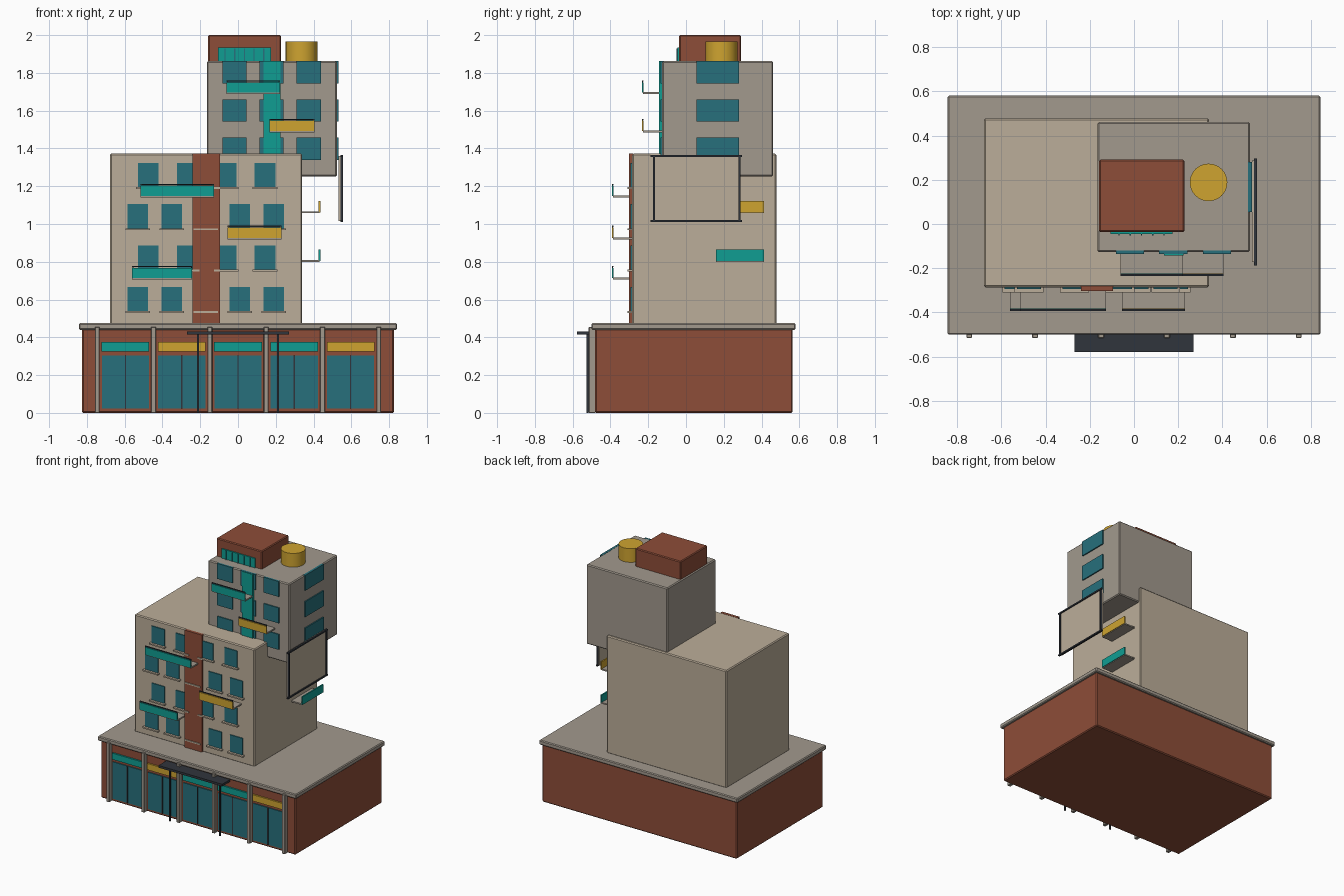
import bpy, bmesh

if "Cube" in bpy.data.objects:
    bpy.data.objects.remove(bpy.data.objects["Cube"])

def material(name, rgb):
    m = bpy.data.materials.new(name)
    m.diffuse_color = (*rgb, 1)
    m.use_nodes = True
    m.node_tree.nodes["Principled BSDF"].inputs["Base Color"].default_value = m.diffuse_color
    return m

BRICK = material("brick", (0.27, 0.075, 0.04))
SAND = material("sand", (0.50, 0.42, 0.32))
STONE = material("stone", (0.36, 0.32, 0.27))
GLASS = material("glass", (0.02, 0.16, 0.20))
TEAL = material("teal", (0.005, 0.34, 0.29))
GOLD = material("gold", (0.62, 0.37, 0.03))
DARK = material("dark_metal", (0.03, 0.035, 0.045))

def box(name, x, y, z, mat, bevel=0):
    """Box from (min, max) ranges on each axis."""
    bm = bmesh.new()
    bmesh.ops.create_cube(bm, size=1)
    for v in bm.verts:
        v.co = [r[0] if c < 0 else r[1] for c, r in zip(v.co, (x, y, z))]
    me = bpy.data.meshes.new(name)
    bm.to_mesh(me)
    bm.free()
    me.materials.append(mat)
    ob = bpy.data.objects.new(name, me)
    bpy.context.collection.objects.link(ob)
    if bevel:
        mod = ob.modifiers.new("bevel", 'BEVEL')
        mod.width = bevel
        mod.segments = 1
    return ob

def span(c, w):
    return (c - w / 2, c + w / 2)

# Main stacked volumes
box("shop_base", (-0.826, 0.826), (-0.482, 0.565), (0, 0.445), BRICK, 0.007)
box("base_roof_slab", (-0.842, 0.842), (-0.5, 0.58), (0.44, 0.475), STONE, 0.006)
box("middle_block", (-0.678, 0.34), (-0.286, 0.478), (0.47, 1.372), SAND, 0.007)
box("upper_block", (-0.165, 0.524), (-0.127, 0.461), (1.252, 1.862), STONE, 0.007)
box("roof_house", (-0.158, 0.228), (-0.036, 0.291), (1.855, 2.0), BRICK, 0.006)

# Roof tank
bpy.ops.mesh.primitive_cylinder_add(vertices=24, radius=0.085, depth=0.11,
                                    location=(0.337, 0.188, 1.912))
tank = bpy.context.object
tank.name = "roof_tank"
tank.data.materials.append(GOLD)
bpy.ops.object.shade_smooth_by_angle()

# Roof house window with mullions
box("roof_house_window", (-0.107, 0.175), (-0.045, -0.03), (1.862, 1.934), TEAL)
for i in range(5):
    box("roof_window_bar", span(-0.068 + i * 0.051, 0.006), (-0.051, -0.04), (1.862, 1.93), GLASS)

# Storefront bays
for i, sign in enumerate((TEAL, GOLD, TEAL, TEAL, GOLD)):
    c = (i - 2) * 0.298
    box("shop_glass", span(c, 0.25), (-0.489, -0.475), (0.022, 0.305), GLASS)
    box("shop_mullion", span(c, 0.007), (-0.494, -0.48), (0.022, 0.305), DARK)
    box("shop_sign_band", span(c, 0.252), (-0.495, -0.475), (0.326, 0.374), sign)
for i in range(6):
    box("shop_column", span((i - 2.5) * 0.298, 0.026), (-0.515, -0.48), (0, 0.456), STONE, 0.003)

# Entrance canopy
box("entrance_canopy", (-0.27, 0.27), (-0.578, -0.482), (0.415, 0.432), DARK)
for s in (-1, 1):
    box("canopy_post", span(s * 0.212, 0.01), span(-0.522, 0.01), (0, 0.42), DARK)

# Middle block windows, staggered by floor
for floor in range(4):
    z = 0.602 + floor * 0.219
    if floor % 2 == 0:
        centres = [-0.53 + 0.18 * i for i in range(5)]
    else:
        centres = [-0.475 + 0.206 * i for i in range(4)]
    for c in centres:
        box("middle_window", span(c, 0.109), (-0.293, -0.28), span(z, 0.13), GLASS)
        box("window_sill", span(c, 0.13), (-0.31, -0.28), (z - 0.073, z - 0.063), SAND)
box("middle_pilaster", (-0.24, -0.095), (-0.303, -0.28), (0.475, 1.373), BRICK)

# Upper block windows on front and right
for i in range(3):
    z = span(1.398 + 0.203 * i, 0.118)
    for c in (-0.018, 0.178, 0.375):
        box("upper_window", span(c, 0.128), (-0.135, -0.12), z, GLASS)
    box("upper_side_window", (0.515, 0.533), (0.055, 0.28), z, GLASS)
box("upper_pilaster", (0.135, 0.224), (-0.142, -0.12), (1.3, 1.862), TEAL)

# Front balconies: (x range, wall y, bottom z, colour)
for x, wall, z, mat in (((-0.515, -0.127), -0.286, 1.14, TEAL),
                        ((-0.56, -0.243), -0.286, 0.705, TEAL),
                        ((-0.055, 0.23), -0.286, 0.918, GOLD),
                        ((-0.06, 0.222), -0.127, 1.687, TEAL),
                        ((0.166, 0.404), -0.127, 1.484, GOLD)):
    edge = wall - 0.1
    box("balcony_slab", x, (edge, wall + 0.01), (z, z + 0.011), STONE)
    box("balcony_front", x, (edge - 0.007, edge + 0.003), (z + 0.008, z + 0.063), mat)
    box("balcony_rail", x, (edge - 0.007, edge + 0.001), (z + 0.067, z + 0.073), DARK)
    for px in x:
        s = 0.004 if px == x[0] else -0.004
        box("rail_post", span(px + s, 0.006), (edge - 0.006, edge), (z + 0.06, z + 0.07), DARK)

# Side balconies on the right wall
for z, mat in ((0.8, TEAL), (1.057, GOLD)):
    box("side_balcony_slab", (0.33, 0.432), (0.16, 0.412), (z, z + 0.01), STONE)
    box("side_balcony_front", (0.427, 0.437), (0.16, 0.412), (z + 0.005, z + 0.065), mat)

# Hanging side board with frame
box("side_board", (0.533, 0.548), (-0.172, 0.286), (1.015, 1.36), SAND)
for z in (1.015, 1.36):
    box("board_rail", (0.543, 0.556), (-0.187, 0.296), span(z, 0.011), DARK)
for y in (-0.17, 0.284):
    box("board_post", (0.543, 0.556), span(y, 0.011), (1.015, 1.36), DARK)
